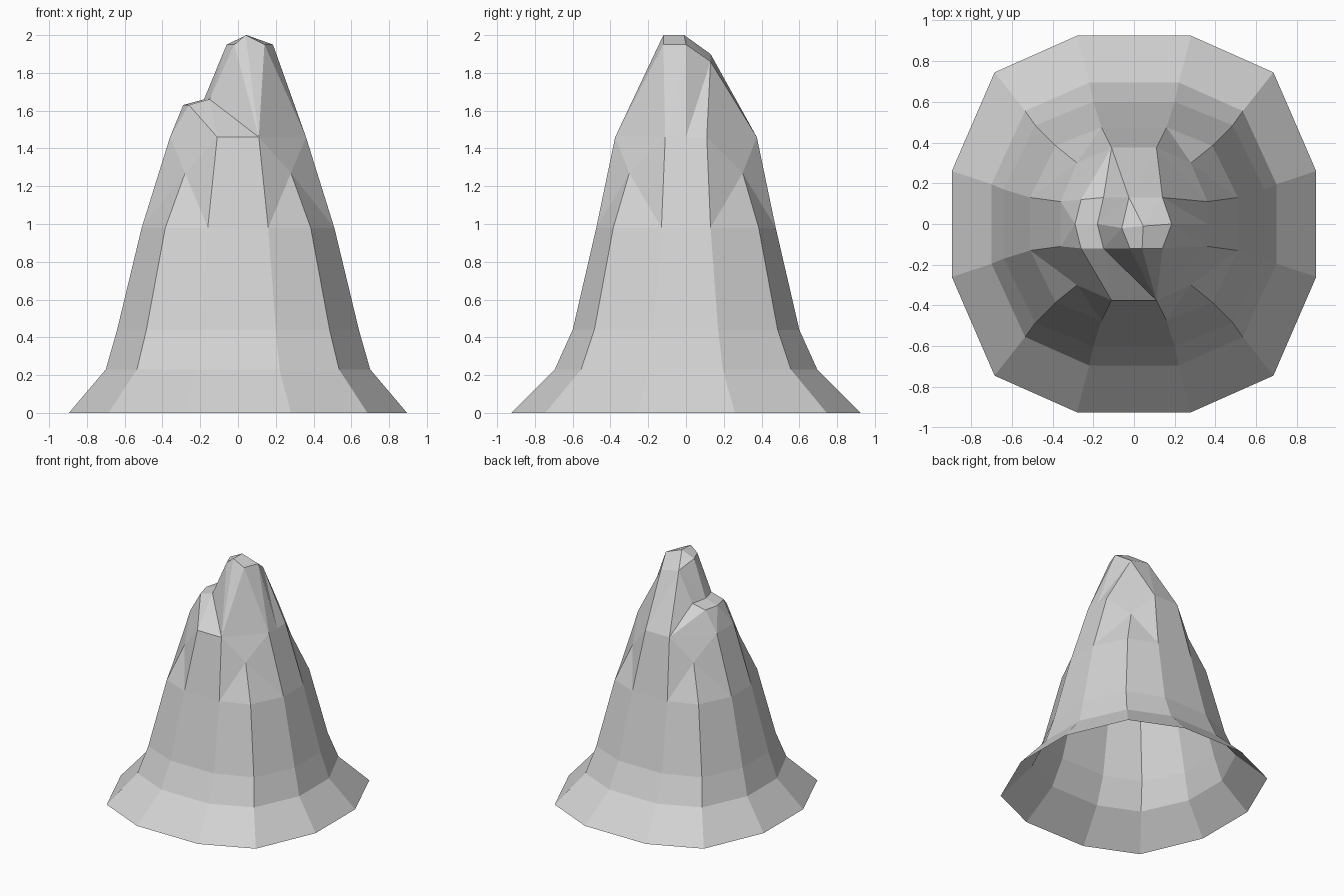
import bpy
import bmesh

cube = bpy.data.objects.get("Cube")
if cube:
    bpy.data.objects.remove(cube, do_unlink=True)

# Plain stone material
stone = bpy.data.materials.new("light_grey_stone")
stone.use_nodes = True
color = (0.65, 0.65, 0.65, 1)
stone.diffuse_color = color
bsdf = stone.node_tree.nodes["Principled BSDF"]
bsdf.inputs["Base Color"].default_value = color
bsdf.inputs["Roughness"].default_value = 0.9

bm = bmesh.new()


def ring(side, corner, end, z, corner_z=None):
    """Twelve-sided ring mirrored from three points in one quadrant."""
    if corner_z is None:
        corner_z = z
    quadrant = [(*side, z), (*corner, corner_z), (*end, z)]
    verts = []
    for sx, sy, step in ((1, 1, 1), (-1, 1, -1), (-1, -1, 1), (1, -1, -1)):
        for x, y, height in quadrant[::step]:
            verts.append(bm.verts.new((sx * x, sy * y, height)))
    return verts


# Flared foot and tapering slopes
slopes = [
    ring((0.895, 0.26), (0.685, 0.745), (0.28, 0.925), 0),
    ring((0.70, 0.195), (0.535, 0.555), (0.22, 0.695), 0.23),
    ring((0.64, 0.17), (0.485, 0.485), (0.20, 0.60), 0.44),
    ring((0.51, 0.13), (0.385, 0.385), (0.16, 0.475), 0.98),
]
for low, high in zip(slopes, slopes[1:]):
    for i in range(len(low)):
        bm.faces.new((low[i - 1], low[i], high[i], high[i - 1]))

# Upper band with notched corners
low = slopes[-1]
top = ring((0.36, 0.11), (0.28, 0.30), (0.11, 0.375), 1.46, 1.27)
east = bm.verts.new((0.36, 0, 1.46))
for i in range(len(low)):
    a, b, c, d = low[i - 1], low[i], top[i], top[i - 1]
    if i == 0:
        bm.faces.new((a, b, c, east, d))
    elif i % 3 == 0:
        bm.faces.new((a, b, c, d))
    elif i % 3 == 1:
        bm.faces.new((a, b, c))
        bm.faces.new((a, c, d))
    else:
        bm.faces.new((a, b, d))
        bm.faces.new((b, c, d))
for i in range(0, len(top), 3):
    bm.faces.new(top[i:i + 3])

# Summit and side ledge points
points = {
    "crest_front": (0.04, -0.12, 2), "crest_back": (0.045, -0.01, 2),
    "cap_left": (-0.06, -0.02, 1.95), "cap_front": (-0.02, -0.12, 1.95),
    "cap_corner": (0.14, -0.12, 1.95), "cap_right": (0.185, 0, 1.95),
    "back_right": (0.14, 0.13, 1.86), "back_left": (-0.025, 0.13, 1.9),
    "inner_front": (-0.15, -0.12, 1.66), "inner_mid": (-0.18, 0, 1.66),
    "inner_back": (-0.15, 0.13, 1.66), "outer_front": (-0.26, -0.12, 1.63),
    "outer_mid": (-0.29, 0, 1.63), "outer_back": (-0.26, 0.12, 1.63),
}
p = {name: bm.verts.new(co) for name, co in points.items()}
p["east"] = east
ring_names = ("right_b", "", "back_r", "back_l", "", "left_b",
              "left_f", "", "front_l", "front_r", "", "right_f")
p.update({name: v for name, v in zip(ring_names, top) if name})

# Summit faces, going round from the front and then over the cap
summit_faces = [
    "front_l front_r inner_front",
    "inner_front front_r cap_front",
    "cap_front front_r crest_front",
    "crest_front front_r cap_corner",
    "cap_corner front_r right_f",
    "cap_corner right_f cap_right",
    "right_f east cap_right",
    "cap_right east back_right",
    "east right_b back_right",
    "back_right right_b back_r",
    "back_right back_r back_left",
    "back_r back_l back_left",
    "back_l inner_back back_left",
    "back_l outer_back inner_back",
    "back_l left_b outer_back",
    "left_b outer_mid outer_back",
    "left_b left_f outer_mid",
    "left_f outer_front outer_mid",
    "left_f front_l outer_front",
    "front_l inner_front outer_front",
    "outer_front inner_front inner_mid outer_mid",
    "outer_mid inner_mid inner_back outer_back",
    "inner_front cap_front cap_left",
    "inner_front cap_left inner_mid",
    "inner_mid cap_left back_left",
    "inner_mid back_left inner_back",
    "cap_front crest_front crest_back cap_left",
    "crest_front cap_corner cap_right crest_back",
    "crest_back cap_right back_right",
    "crest_back back_right back_left",
    "cap_left crest_back back_left",
]
for face in summit_faces:
    bm.faces.new([p[name] for name in face.split()])

# Flat-shaded open-bottomed shell
bmesh.ops.recalc_face_normals(bm, faces=bm.faces[:])
mesh = bpy.data.meshes.new("rock_peak")
bm.to_mesh(mesh)
bm.free()
mesh.materials.append(stone)
peak = bpy.data.objects.new("rock_peak", mesh)
bpy.context.collection.objects.link(peak)
